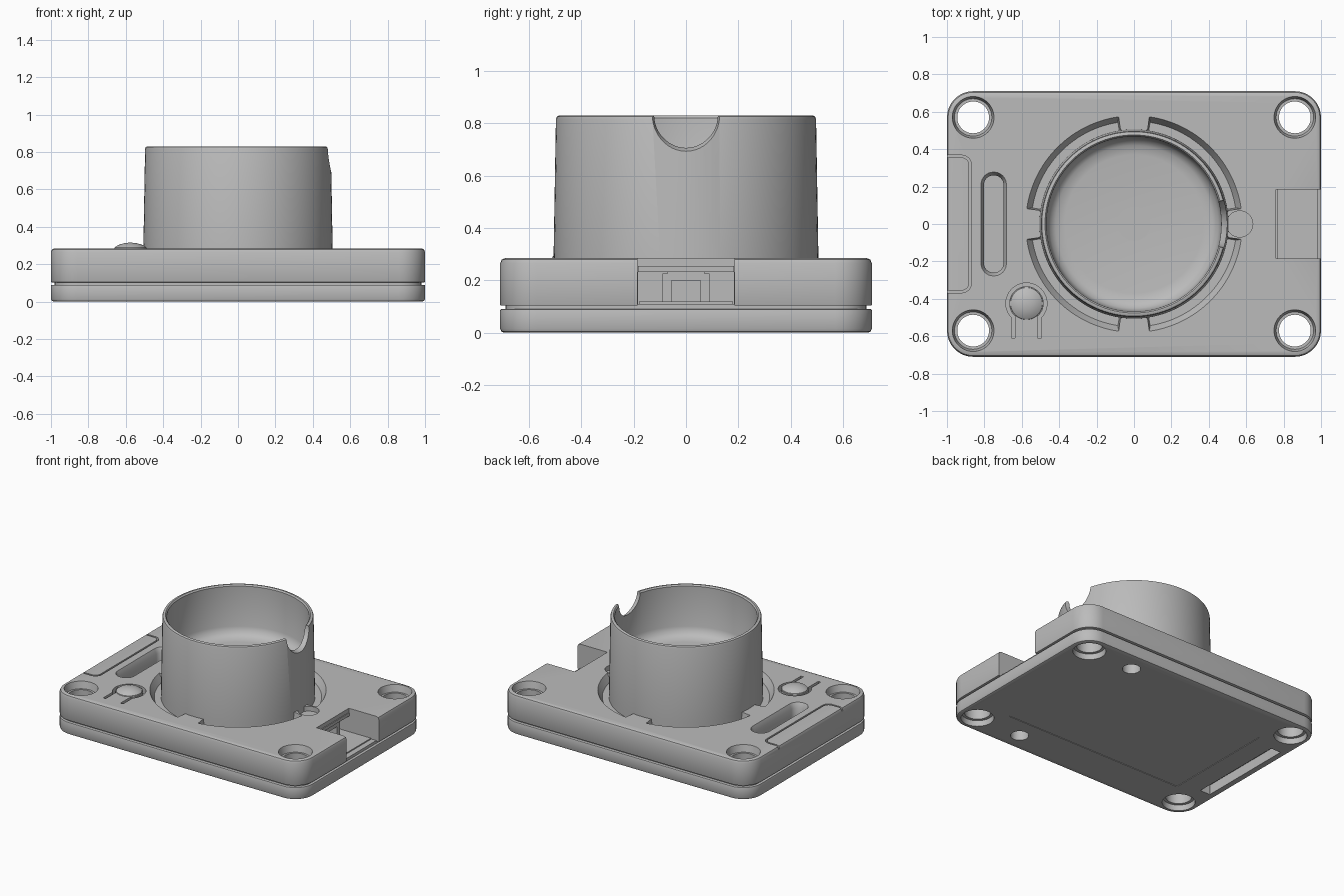
import bpy
from math import pi, sin, cos, radians

cube = bpy.data.objects.get("Cube")
if cube:
    bpy.data.objects.remove(cube, do_unlink=True)

grey = bpy.data.materials.new("matte grey plastic")
grey.use_nodes = True
COLOUR = (0.5, 0.5, 0.5, 1)
grey.diffuse_color = COLOUR
grey.node_tree.nodes["Principled BSDF"].inputs["Base Color"].default_value = COLOUR


# Outline helpers
def arc(r, a0, a1, n, cx=0, cy=0):
    angles = [radians(a0 + (a1 - a0) * i / n) for i in range(n + 1)]
    return [(cx + r * cos(a), cy + r * sin(a)) for a in angles]


def circle(r, cx=0, cy=0, n=48):
    return arc(r, 0, 360, n, cx, cy)[:-1]


def rect(hx, hy, r, cx=0, cy=0):
    pts = []
    for k, (sx, sy) in enumerate(((1, 1), (-1, 1), (-1, -1), (1, -1))):
        pts += arc(r, 90 * k, 90 * k + 90, 8, cx + sx * (hx - r), cy + sy * (hy - r))
    return pts


def sector(r0, r1, a0, a1, cx=0, cy=0, n=24):
    return arc(r1, a0, a1, n, cx, cy) + arc(r0, a1, a0, n, cx, cy)


def u_path(x, h, r, end):
    return ([(end, -h)] + arc(r, -90, 0, 6, x - r, r - h)
            + arc(r, 0, 90, 6, x - r, h - r) + [(end, h)])


# Solid made from stacked outlines
def loft(name, *rings):
    n = len(rings[0][0])
    verts = [(x, y, z) for pts, z in rings for x, y in pts]
    faces = [tuple(reversed(range(n))), tuple(range(len(verts) - n, len(verts)))]
    for k in range(len(rings) - 1):
        for i in range(n):
            j = (i + 1) % n
            faces.append((k * n + i, k * n + j, k * n + n + j, k * n + n + i))
    mesh = bpy.data.meshes.new(name)
    mesh.from_pydata(verts, [], faces)
    mesh.materials.append(grey)
    obj = bpy.data.objects.new(name, mesh)
    bpy.context.collection.objects.link(obj)
    return obj


def box(name, x0, x1, y0, y1, z0, z1):
    pts = [(x0, y0), (x1, y0), (x1, y1), (x0, y1)]
    return loft(name, (pts, z0), (pts, z1))


def slab(name, z0, z1, b0, b1):
    def ring(inset, z):
        return rect(1 - inset, 0.71 - inset, 0.14 - inset), z
    c = 0.3
    return loft(name, ring(b0, z0), ring(b0 * c, z0 + b0 * c), ring(0, z0 + b0),
                ring(0, z1 - b1), ring(b1 * c, z1 - b1 * c), ring(b1, z1))


helpers = []


def cut(target, *cutters):
    bpy.context.view_layer.objects.active = target
    for c in cutters:
        if c not in helpers:
            c.hide_render = True
            helpers.append(c)
        mod = target.modifiers.new("cut", "BOOLEAN")
        mod.operation = "DIFFERENCE"
        mod.solver = "EXACT"
        mod.object = c
        bpy.ops.object.modifier_apply(modifier=mod.name)


TOP = 0.285

# Case halves and the recessed seam between them
upper_case = slab("upper_case", 0.103, TOP, 0.004, 0.02)
lower_case = slab("lower_case", 0.0, 0.09, 0.015, 0.004)
seam_core = loft("seam_core", (rect(0.98, 0.69, 0.12), 0.08), (rect(0.98, 0.69, 0.12), 0.11))

# Corner screw holes, countersunk on both sides
for sx in (-1, 1):
    for sy in (-1, 1):
        at = (sx * 0.86, sy * 0.57)
        hole = loft("hole_cutter", (circle(0.085, *at), -0.1), (circle(0.085, *at), 0.5))
        for part in (upper_case, seam_core, lower_case):
            cut(part, hole)
        cut(upper_case, loft("top_bore", (circle(0.1, *at), 0.235), (circle(0.115, *at), 0.3)))
        cut(lower_case, loft("low_bore", (circle(0.11, *at), -0.02), (circle(0.105, *at), 0.04)))

# Four arc recesses around the cup
for k in range(4):
    a0, a1 = 90 * k + 9, 90 * k + 81
    cut(upper_case, loft("arc_cutter", (sector(0.45, 0.55, a0, a1), 0.235),
                         (sector(0.45, 0.585, a0 - 1, a1 + 1), 0.295)))

# Small round recess by the cup
cut(upper_case, loft("thumb_cutter", (circle(0.07, 0.565, 0), 0.25), (circle(0.07, 0.565, 0), 0.4)))

# Long slot with a sloped lip
cut(upper_case, loft("slot_cutter", (rect(0.052, 0.26, 0.05, -0.75), 0.15),
                     (rect(0.052, 0.26, 0.05, -0.75), 0.25),
                     (rect(0.07, 0.28, 0.068, -0.75), 0.29)))

# Outline groove of the end panel
u_band = u_path(-0.87, 0.368, 0.05, -1.1) + u_path(-0.882, 0.356, 0.04, -1.1)[::-1]
cut(upper_case, loft("panel_cutter", (u_band, 0.262), (u_band, 0.4)))

# Keyhole groove of the push button
BX, BY = -0.575, -0.425
ring = sector(0.092, 0.11, -45, 225, BX, BY)
cut(upper_case, loft("ring_cutter", (ring, 0.24), (ring, 0.4)))
for s in (-1, 1):
    x = BX + s * 0.07
    cut(upper_case, box("strip_cutter", x - 0.01, x + 0.01, -0.61, -0.49, 0.24, 0.4))

# Port notch and the cavity behind it
cut(upper_case, box("port_cutter", 0.76, 1.2, -0.185, 0.185, 0.0, 0.5),
    box("cavity_cutter", 0.64, 0.8, -0.184, 0.184, 0.0, 0.232))

# Underside: label recess, two holes, end slot
cut(lower_case, loft("label_cutter", (rect(0.72, 0.42, 0.01), -0.1), (rect(0.72, 0.42, 0.01), 0.004)),
    loft("low_slot_cutter", (rect(0.04, 0.36, 0.005, -0.91), -0.1),
         (rect(0.04, 0.36, 0.005, -0.91), 0.07)))
for s in (-1, 1):
    pts = circle(0.06, 0.5, s * 0.57, 32)
    cut(lower_case, loft("peg_cutter", (pts, -0.1), (pts, 0.07)))

# Open cup with a filleted floor and a thumb notch
profile = [(0.506, 0.2), (0.506, TOP), (0.497, 0.815), (0.493, 0.826), (0.485, 0.83),
           (0.476, 0.83), (0.468, 0.82), (0.465, 0.53), (0.45, 0.49), (0.42, 0.468), (0.37, 0.46)]
cup = loft("cup", *[(circle(r, n=96), z) for r, z in profile])
notch = loft("notch_cutter", *[(circle(r), x) for r, x in
                               ((0.115, 0.3), (0.122, 0.46), (0.13, 0.485), (0.148, 0.52), (0.15, 0.6))])
notch.rotation_euler = (0, pi / 2, 0)
notch.location = (0, 0, 0.83)
bpy.context.view_layer.update()
cut(cup, notch)
cup_centre = loft("cup_centre", (circle(0.09), 0.45), (circle(0.09), 0.464))

# Domed push button
dome = [(0.09, TOP - 0.01), (0.085, 0.29), (0.065, 0.303), (0.035, 0.312), (0.01, 0.315)]
push_button = loft("push_button", *[(circle(r, BX, BY), z) for r, z in dome])

# Connector inside the port
parts = [upper_case, lower_case, seam_core, cup, cup_centre, push_button,
         box("port_board", 0.6, 0.94, -0.18, 0.18, 0.1, 0.118),
         box("port_lip", 0.75, 0.766, -0.184, 0.184, 0.232, 0.255),
         box("connector_bridge", 0.66, 0.757, -0.07, 0.07, 0.2, 0.232)]
for s, side in ((-1, "right"), (1, "left")):
    y0, y1 = sorted((s * 0.055, s * 0.09))
    parts.append(box("connector_prong_" + side, 0.66, 0.757, y0, y1, 0.11, 0.225))

for h in helpers:
    bpy.data.objects.remove(h, do_unlink=True)

bpy.ops.object.select_all(action="DESELECT")
for p in parts:
    p.select_set(True)
bpy.context.view_layer.objects.active = upper_case
bpy.ops.object.shade_smooth_by_angle(angle=radians(35))
